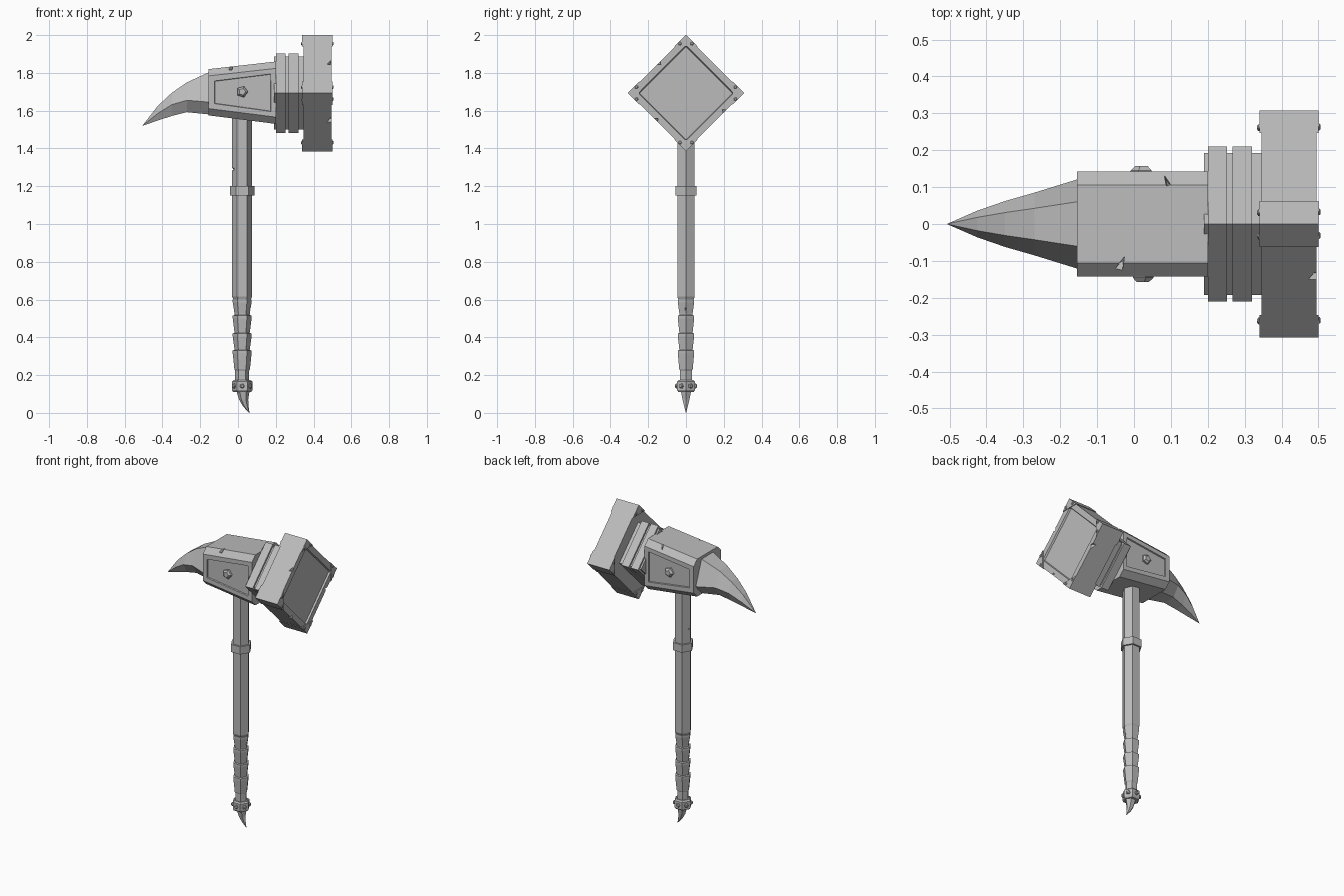
import bpy, bmesh
from math import pi, cos, sin
from mathutils import Vector, Euler

if "Cube" in bpy.data.objects:
    bpy.data.objects.remove(bpy.data.objects["Cube"])

grey = bpy.data.materials.new("stone grey")
grey.use_nodes = True
grey.diffuse_color = (0.5, 0.5, 0.5, 1)
grey.node_tree.nodes["Principled BSDF"].inputs["Base Color"].default_value = (0.5, 0.5, 0.5, 1)

HX, HZ = 0.022, 1.693   # handle axis x, head axis z


def finish(name, bm):
    bmesh.ops.remove_doubles(bm, verts=bm.verts[:], dist=1e-5)
    bmesh.ops.recalc_face_normals(bm, faces=bm.faces[:])
    me = bpy.data.meshes.new(name)
    bm.to_mesh(me)
    bm.free()
    me.materials.append(grey)
    ob = bpy.data.objects.new(name, me)
    bpy.context.scene.collection.objects.link(ob)
    return ob


def loft_bm(rings):
    """Skin a list of equal-length point rings and cap both ends."""
    bm = bmesh.new()
    rows = [[bm.verts.new(p) for p in ring] for ring in rings]
    n = len(rows[0])
    for a, b in zip(rows, rows[1:]):
        for i in range(n):
            j = (i + 1) % n
            bm.faces.new((a[i], a[j], b[j], b[i]))
    bm.faces.new(rows[0])
    bm.faces.new(rows[-1])
    return bm


def loft(name, rings):
    return finish(name, loft_bm(rings))


def hexagon(z, r, x=HX, ry=None):
    ry = ry or r
    return [(x + r * cos(i * pi / 3), ry * sin(i * pi / 3), z) for i in range(6)]


def diamond(x, r):
    return [(x, r, HZ), (x, 0, HZ + r), (x, -r, HZ), (x, 0, HZ - r)]


def stud(name, pos, direction, r, h, sides=5):
    """Faceted rivet head pointing along a direction."""
    q = Vector(direction).to_track_quat('Z', 'Y')
    rings = [[Vector(pos) + q @ Vector((k * r * cos(2 * pi * i / sides), k * r * sin(2 * pi * i / sides), z))
              for i in range(sides)] for k, z in ((1, -h), (1, h * 0.5), (0.6, h))]
    return loft(name, rings)


def nick(target, pos, size, rot):
    """Cut a wedge-shaped chip out of a part."""
    e = Euler(rot)
    sx, sy, sz = size
    pts = [(-sx, -sy, 0), (sx, -sy, 0), (0, sy, 0)]
    rings = [[Vector(pos) + e.to_matrix() @ Vector((x * k, y * k, z)) for x, y, _ in pts]
             for k, z in ((1, sz), (0.15, -sz))]
    cutter = loft("chip_cutter", rings)
    cutter.hide_render = True
    mod = target.modifiers.new("chip", 'BOOLEAN')
    mod.operation, mod.object, mod.solver = 'DIFFERENCE', cutter, 'EXACT'
    dg = bpy.context.evaluated_depsgraph_get()
    me = bpy.data.meshes.new_from_object(target.evaluated_get(dg))
    target.modifiers.clear()
    target.data = me
    bpy.data.objects.remove(cutter)


# Handle shaft and ring
shaft = loft("handle_shaft", [hexagon(0.6, 0.046), hexagon(0.615, 0.053), hexagon(1.6, 0.053)])
nick(shaft, (-0.03, 0, 1.29), (0.02, 0.05, 0.015), (0, -pi / 2, 0))
loft("handle_ring", [hexagon(1.15, 0.065), hexagon(1.2, 0.065)])

# Wrapped grip, each wrap flaring towards its top
grip_rings = [hexagon(0.16, 0.037), hexagon(0.225, 0.037)]
for bottom, top in ((0.23, 0.33), (0.34, 0.42), (0.43, 0.515), (0.53, 0.6)):
    grip_rings += [hexagon(bottom, 0.041), hexagon(top - 0.015, 0.05),
                   hexagon(top, 0.05), hexagon(top + 0.003, 0.04)]
grip = loft("grip", grip_rings)
nick(grip, (HX + 0.046, 0, 0.55), (0.02, 0.012, 0.012), (0, pi / 2, 0))

# Pommel band, its rivets and the claw below
loft("pommel_band", [hexagon(0.11, 0.047), hexagon(0.12, 0.054),
                     hexagon(0.165, 0.054), hexagon(0.173, 0.045)])
for i in range(6):
    a = pi / 6 + i * pi / 3
    d = Vector((cos(a), sin(a), 0))
    stud("pommel_rivet", Vector((HX, 0, 0.142)) + d * 0.047, d, 0.013, 0.011)
loft("pommel_claw", [hexagon(z, r, x, ry) for z, r, x, ry in
                     ((0.12, 0.036, 0.026, 0.032), (0.07, 0.024, 0.03, 0.021),
                      (0.035, 0.015, 0.041, 0.011), (0.0, 0.001, 0.06, 0.001))])


# Head body: tapered block with chamfered long edges
def block(x, lo, hi, y=0.142, c=0.036):
    half = [(y, lo + c), (y, hi - c), (y - c, hi)]
    return ([(x, a, b) for a, b in half] + [(x, -a, b) for a, b in reversed(half)]
            + [(x, -(y - c), lo), (x, y - c, lo)])


bm = loft_bm([block(-0.155, 1.575, 1.82), block(0.2, 1.53, 1.86)])
bmesh.ops.recalc_face_normals(bm, faces=bm.faces[:])
# Recessed side panels
sides = [f for f in bm.faces if abs(f.normal.y) > 0.95]
bmesh.ops.inset_individual(bm, faces=sides, thickness=0.04)
bmesh.ops.inset_individual(bm, faces=sides, thickness=0.003, depth=-0.008)
body = finish("head_body", bm)
nick(body, (-0.035, -0.11, 1.835), (0.022, 0.05, 0.03), (0.5, 0, -0.4))
nick(body, (0.085, 0.125, 1.84), (0.012, 0.045, 0.025), (-0.5, 0, 0.4))
for s in (-1, 1):
    stud("side_bolt", (HX, s * 0.134, 1.7), (0, s, 0), 0.031, 0.023)

# Curved horn with six-sided sections: x, bottom, middle, top, half width
horn = []
for x, lo, mid, hi, w in ((-0.15, 1.58, 1.645, 1.805, 0.122), (-0.27, 1.592, 1.655, 1.75, 0.085),
                          (-0.35, 1.572, 1.632, 1.695, 0.062), (-0.425, 1.548, 1.585, 1.625, 0.036),
                          (-0.505, 1.52, 1.521, 1.522, 0.001)):
    t = w * 0.5
    horn.append([(x, w, mid), (x, t, hi), (x, -t, hi), (x, -w, mid), (x, -t, lo), (x, t, lo)])
loft("horn", horn)

# Diamond collars between body and striker
loft("neck", [diamond(0.19, 0.193), diamond(0.36, 0.193)])
for x0, x1 in ((0.2, 0.252), (0.267, 0.32)):
    loft("collar", [diamond(x0, 0.21), diamond(x1, 0.21)])

# Striker block with a recessed face
striker = loft("striker", [diamond(0.346, 0.303), diamond(0.495, 0.303), diamond(0.495, 0.252),
                           diamond(0.484, 0.246)])
for y, z, turn in ((-0.14, 0.163, 0.8), (0.2, -0.1, 3.9), (-0.16, -0.14, 2.3)):
    nick(striker, (0.49, y, HZ + z), (0.03, 0.025, 0.014), (turn, 0, 0))

# Corner caps with rivets on the front and back
for i in range(4):
    u = Vector((0, round(cos(i * pi / 2)), round(sin(i * pi / 2))))
    v = Vector((0, -u.z, u.y))
    centre = Vector((0, 0, HZ))
    corner = [u * 0.308, u * 0.246 + v * 0.062, u * 0.246 - v * 0.062]
    loft("corner_cap", [[centre + p + Vector((x, 0, 0)) for p in corner] for x in (0.34, 0.5)])
    for s in (-1, 1):
        for x, d in ((0.34, -1), (0.5, 1)):
            p = centre + u * 0.262 + v * s * 0.032 + Vector((x, 0, 0))
            stud("cap_rivet", p, (d, 0, 0), 0.01, 0.006)
